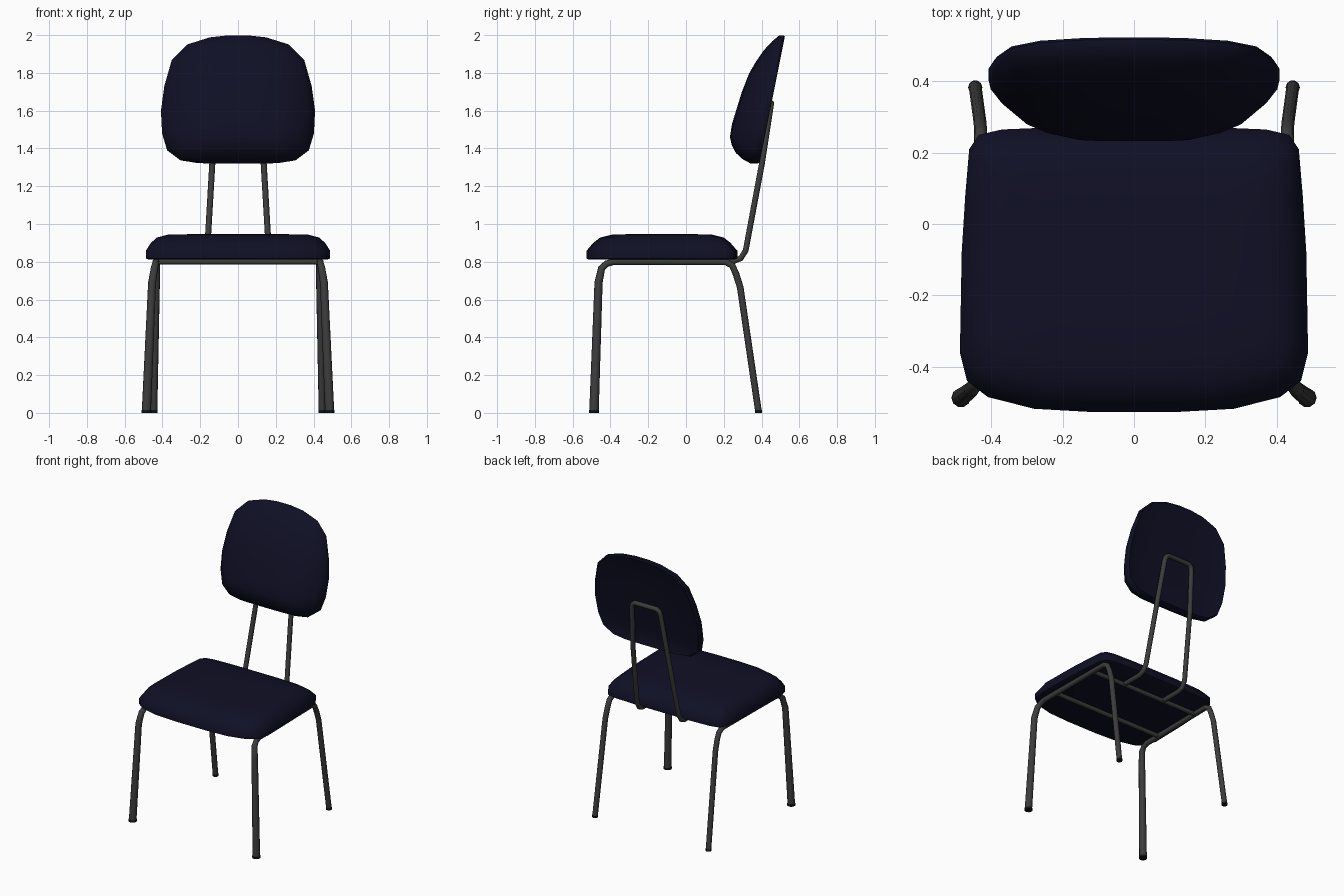
import bpy, bmesh
from math import radians

cube = bpy.data.objects.get("Cube")
if cube:
    bpy.data.objects.remove(cube, do_unlink=True)


def material(name, rgb, rough):
    m = bpy.data.materials.new(name)
    m.use_nodes = True
    m.diffuse_color = (*rgb, 1)
    node = m.node_tree.nodes["Principled BSDF"]
    node.inputs["Base Color"].default_value = (*rgb, 1)
    node.inputs["Roughness"].default_value = rough
    return m


NAVY = material("navy_fabric", (0.005, 0.005, 0.019), 0.8)
GREY = material("dark_grey_metal", (0.045, 0.045, 0.045), 0.5)
BLACK = material("black_rubber", (0.006, 0.006, 0.008), 0.8)


def finish(obj, mat):
    obj.data.materials.clear()
    obj.data.materials.append(mat)
    bpy.ops.object.select_all(action='DESELECT')
    obj.select_set(True)
    bpy.context.view_layer.objects.active = obj
    bpy.ops.object.shade_smooth_by_angle(angle=radians(45))
    return obj


def loft(name, rings, mat):
    """Skin a list of equal-length closed rings and cap both ends."""
    bm = bmesh.new()
    loops = [[bm.verts.new(p) for p in ring] for ring in rings]
    n = len(loops[0])
    for a, b in zip(loops, loops[1:]):
        for i in range(n):
            j = (i + 1) % n
            bm.faces.new((a[i], a[j], b[j], b[i]))
    bm.faces.new(loops[0])
    bm.faces.new(loops[-1])
    bmesh.ops.recalc_face_normals(bm, faces=bm.faces)
    mesh = bpy.data.meshes.new(name)
    bm.to_mesh(mesh)
    bm.free()
    obj = bpy.data.objects.new(name, mesh)
    bpy.context.collection.objects.link(obj)
    return finish(obj, mat)


def tube(name, points, radius, mat=GREY, taper=()):
    """Round tube along a polyline, with optional radius factors per point."""
    curve = bpy.data.curves.new(name, 'CURVE')
    curve.dimensions = '3D'
    curve.bevel_depth = radius
    curve.bevel_resolution = 3
    curve.use_fill_caps = True
    spline = curve.splines.new('POLY')
    spline.points.add(len(points) - 1)
    for i, p in enumerate(points):
        spline.points[i].co = (*p, 1)
        spline.points[i].radius = taper[i] if i < len(taper) else 1
    temp = bpy.data.objects.new(name + "_path", curve)
    bpy.context.collection.objects.link(temp)
    bpy.context.view_layer.update()
    mesh = bpy.data.meshes.new_from_object(
        temp.evaluated_get(bpy.context.evaluated_depsgraph_get()))
    bpy.data.objects.remove(temp, do_unlink=True)
    obj = bpy.data.objects.new(name, mesh)
    bpy.context.collection.objects.link(obj)
    return finish(obj, mat)


def mirrored(half):
    """Close a +x half outline with its mirror image."""
    return half + [(-x, v) for x, v in reversed(half)]


# Seat cushion: rounded outline with a domed top
seat_outline = mirrored([
    (0.12, -0.527), (0.28, -0.518), (0.41, -0.485), (0.468, -0.44),
    (0.488, -0.36), (0.483, -0.08), (0.473, 0.08), (0.462, 0.21),
    (0.435, 0.25), (0.37, 0.265), (0.2, 0.272)])
seat_levels = [(0.97, 0.97, 0.812), (1, 1, 0.818), (1, 1, 0.858),
               (0.945, 0.91, 0.9), (0.88, 0.82, 0.928),
               (0.76, 0.66, 0.944), (0.4, 0.35, 0.947)]
loft("seat", [[(x * sx, -0.128 + (y + 0.128) * sy, z) for x, y in seat_outline]
              for sx, sy, z in seat_levels], NAVY)

# Backrest: leaning rounded pad, hollow behind and domed in front
back_outline = mirrored([
    (0.08, 1.32), (0.21, 1.322), (0.305, 1.337), (0.375, 1.39),
    (0.402, 1.48), (0.408, 1.6), (0.39, 1.73), (0.35, 1.87),
    (0.27, 1.95), (0.15, 1.988), (0.05, 1.999)])


def pad_ring(scale, depth):
    ring = []
    for x, z in back_outline:
        h = 1.6 + (z - 1.6) * scale
        lean = 0.525 - (2 - h) * 0.2
        ring.append((x * scale, lean - depth * (1 - 0.6 * (h - 1.6)), h))
    return ring


loft("backrest", [pad_ring(s, d) for s, d in (
    (0.5, 0.016), (0.85, 0.012), (0.98, 0), (1, 0.01), (1, 0.04),
    (0.92, 0.08), (0.8, 0.12), (0.65, 0.15), (0.5, 0.17), (0.25, 0.18))], NAVY)

# Side frames: front leg, seat rail and rear leg in one bent tube
for side, s in (("left", 1), ("right", -1)):
    path = [(0.485, -0.487, 0.012), (0.455, -0.463, 0.69),
            (0.443, -0.447, 0.765), (0.437, -0.42, 0.79),
            (0.435, -0.385, 0.8), (0.43, 0.21, 0.8),
            (0.43, 0.245, 0.78), (0.43, 0.265, 0.735),
            (0.432, 0.287, 0.665), (0.445, 0.383, 0.012)]
    tube(side + "_leg_frame", [(s * x, y, z) for x, y, z in path], 0.018,
         taper=(1.4, 1.2, 1.1))
    for end, (x, y, z), r in (("front", path[0], 0.027),
                              ("rear", path[-1], 0.02)):
        tube(f"{side}_{end}_foot", [(s * x, y, 0), (s * x, y, 0.014)], r, BLACK)

# Cross bars under the seat
for name, y in (("front", -0.27), ("rear", 0.1)):
    tube(name + "_cross_bar", [(-0.43, y, 0.8), (0.43, y, 0.8)], 0.015)

# Back support: inverted U that runs forward under the seat
half = [(0.165, 0.09, 0.803), (0.165, 0.25, 0.803), (0.165, 0.29, 0.818),
        (0.163, 0.316, 0.86), (0.136, 0.402, 1.32), (0.112, 0.445, 1.6),
        (0.104, 0.449, 1.627), (0.085, 0.451, 1.64)]
tube("back_support", half + [(-x, y, z) for x, y, z in reversed(half)], 0.016)
